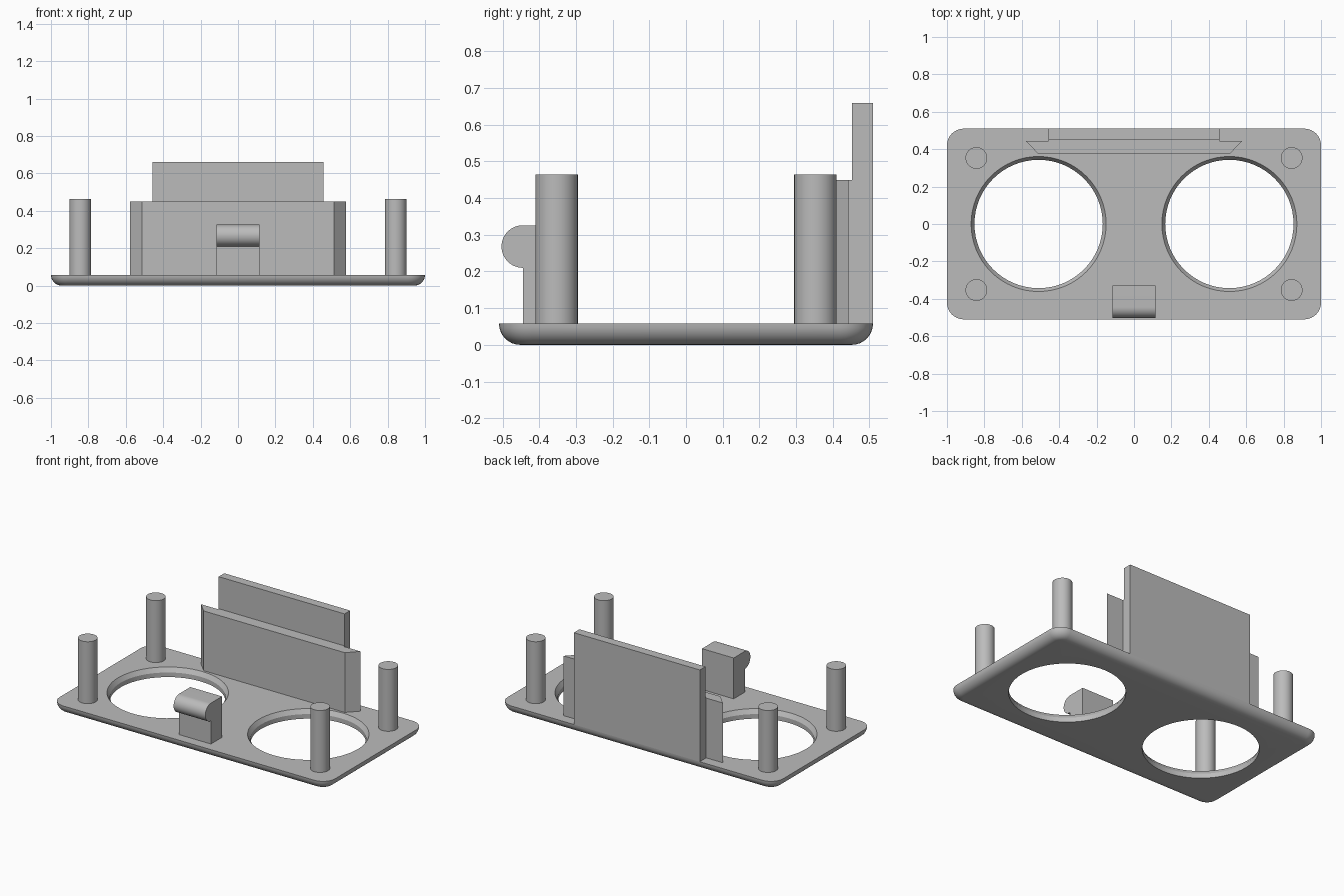
import bpy, bmesh, math

if "Cube" in bpy.data.objects:
    bpy.data.objects.remove(bpy.data.objects["Cube"])

grey = bpy.data.materials.new("grey plastic")
grey.diffuse_color = (0.5, 0.5, 0.5, 1)
grey.use_nodes = True
grey.node_tree.nodes["Principled BSDF"].inputs["Base Color"].default_value = grey.diffuse_color

T = 0.058          # plate thickness, also the radius of rim, posts and hook


def finish(bm, name):
    """Turn a bmesh into a named object."""
    bmesh.ops.recalc_face_normals(bm, faces=bm.faces[:])
    me = bpy.data.meshes.new(name)
    bm.to_mesh(me)
    bm.free()
    ob = bpy.data.objects.new(name, me)
    bpy.context.collection.objects.link(ob)
    me.materials.append(grey)
    return ob


def smooth(ob):
    bpy.ops.object.select_all(action='DESELECT')
    ob.select_set(True)
    bpy.context.view_layer.objects.active = ob
    bpy.ops.object.shade_smooth_by_angle(angle=math.radians(30))


def loft(loops, name):
    """Skin a stack of equal-length closed loops and cap both ends."""
    bm = bmesh.new()
    rings = [[bm.verts.new(p) for p in loop] for loop in loops]
    n = len(rings[0])
    for a, b in zip(rings, rings[1:]):
        for i in range(n):
            j = (i + 1) % n
            bm.faces.new((a[i], a[j], b[j], b[i]))
    bm.faces.new(rings[0][::-1])
    bm.faces.new(rings[-1])
    return finish(bm, name)


def circle(x, y, z, r, n=64):
    return [(x + r * math.cos(2 * math.pi * i / n),
             y + r * math.sin(2 * math.pi * i / n), z) for i in range(n)]


def rounded_rect(hx, hy, r, z, n=8):
    pts = []
    for q, (sx, sy) in enumerate([(1, 1), (-1, 1), (-1, -1), (1, -1)]):
        for i in range(n + 1):
            a = math.pi / 2 * (q + i / n)
            pts.append((sx * (hx - r) + r * math.cos(a),
                        sy * (hy - r) + r * math.sin(a), z))
    return pts


def prism(profile, z0, z1, name):
    return loft([[(x, y, z) for x, y in profile] for z in (z0, z1)], name)


# Base plate with a rounded lower rim
loops = []
for i in range(9):
    a = math.pi / 2 * i / 8
    inset = T * (1 - math.sin(a))
    loops.append(rounded_rect(1 - inset, 0.51 - inset, 0.09 - inset,
                              T * (1 - math.cos(a))))
plate = loft(loops, "base_plate")

# Two round openings with a bevelled upper edge
for side in (-1, 1):
    x = side * 0.51
    cutter = loft([circle(x, 0, -0.1, 0.343), circle(x, 0, 0.03, 0.343),
                   circle(x, 0, T, 0.361), circle(x, 0, 0.2, 0.361)], "hole_cutter")
    cutter.hide_render = True
    mod = plate.modifiers.new("hole", 'BOOLEAN')
    mod.operation = 'DIFFERENCE'
    mod.solver = 'EXACT'
    mod.object = cutter
    bpy.context.view_layer.objects.active = plate
    bpy.ops.object.modifier_apply(modifier=mod.name)
    bpy.data.objects.remove(cutter)
smooth(plate)

# Four corner posts
for sx in (-1, 1):
    for sy in (-1, 1):
        smooth(loft([circle(sx * 0.843, sy * 0.353, z, T, 40) for z in (T, 0.464)],
                    "corner_post"))

# Front clip: upright block with a rounded hook at the top
side_profile = [(-0.33, T), (-0.33, 0.326)]
for i in range(25):
    a = math.pi / 2 + math.pi * i / 24
    side_profile.append((-0.445 + T * math.cos(a), 0.268 + T * math.sin(a)))
side_profile.append((-0.445, T))
smooth(loft([[(x, y, z) for y, z in side_profile] for x in (-0.115, 0.115)],
            "front_clip"))

# Back wall: tall panel, and a lower dovetail rail joined by a thin neck
prism([(-0.457, 0.452), (0.457, 0.452), (0.457, 0.51), (-0.457, 0.51)],
      T, 0.66, "back_panel")
prism([(-0.512, 0.375), (0.512, 0.375), (0.578, 0.443), (0.457, 0.443),
       (0.457, 0.452), (-0.457, 0.452), (-0.457, 0.443), (-0.578, 0.443)],
      T, 0.45, "dovetail_rail")
